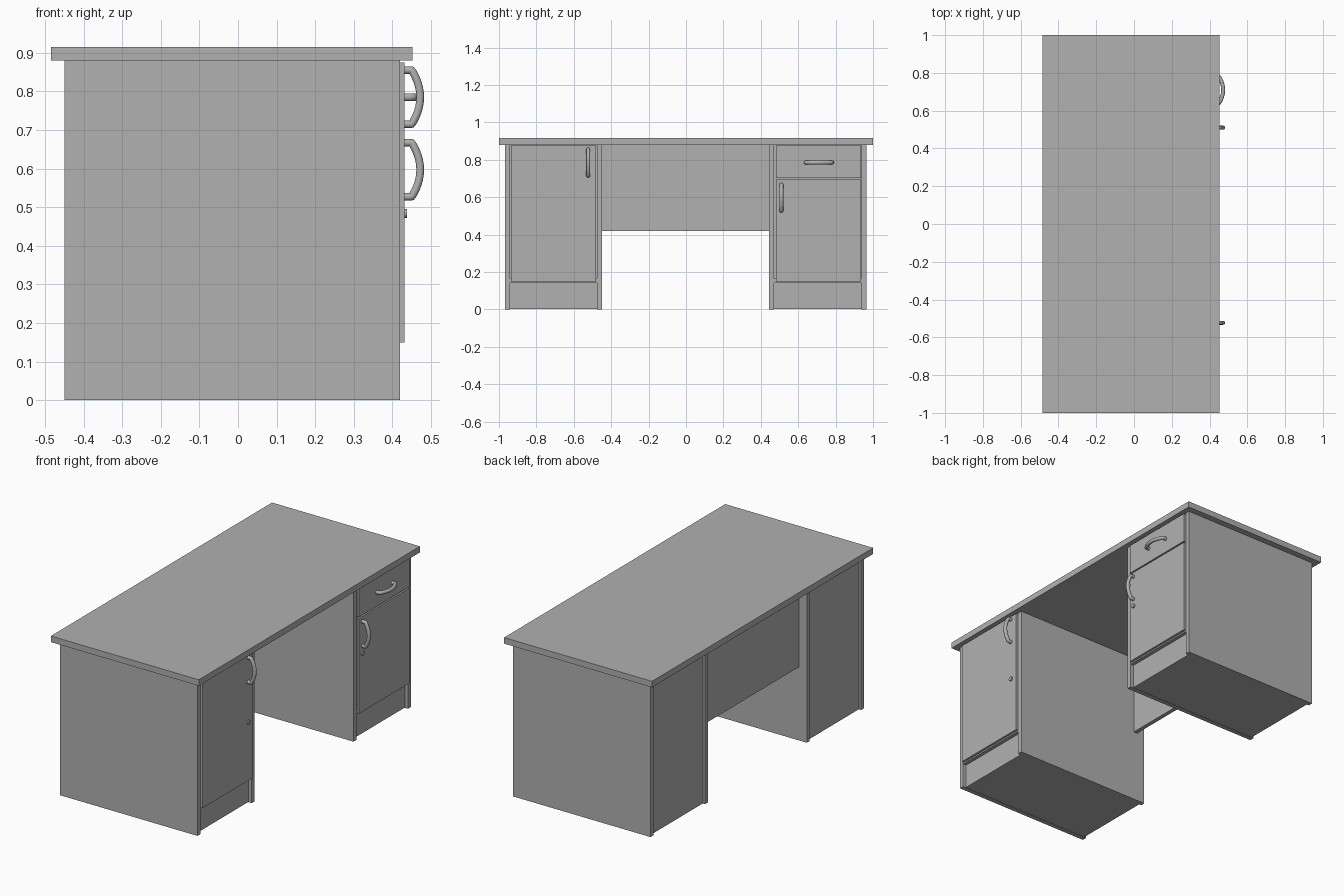
import bpy
import math
from mathutils import Vector

cube = bpy.data.objects.get("Cube")
if cube:
    bpy.data.objects.remove(cube, do_unlink=True)

GREY = (0.44, 0.44, 0.44, 1)
grey = bpy.data.materials.new("plain_grey")
grey.use_nodes = True
grey.diffuse_color = GREY
grey.node_tree.nodes["Principled BSDF"].inputs["Base Color"].default_value = GREY


def box(name, x, y, z):
    """Box from (low, high) ranges on each axis."""
    bpy.ops.mesh.primitive_cube_add(size=1)
    ob = bpy.context.object
    ob.name = name
    ob.location = [(a + b) / 2 for a, b in (x, y, z)]
    ob.scale = [b - a for a, b in (x, y, z)]
    bpy.ops.object.transform_apply(location=False, rotation=False, scale=True)
    ob.data.materials.append(grey)
    return ob


def bow_handle(name, y, z, along):
    """Bowed tube standing off the door face, stretched along a direction."""
    half, steps = 0.07, 14
    path = [(0.428, -half), (0.443, -half)]
    for i in range(steps + 1):
        a = math.pi * (i / steps - 0.5) * 0.8
        t = math.sin(a) / math.sin(math.pi * 0.4)
        path.append((0.45 + 0.022 * (1 - t * t), half * t))
    path += [(0.443, half), (0.428, half)]
    curve = bpy.data.curves.new(name, "CURVE")
    curve.dimensions = "3D"
    curve.bevel_depth = 0.0105
    curve.bevel_resolution = 3
    curve.use_fill_caps = True
    spline = curve.splines.new("POLY")
    spline.points.add(len(path) - 1)
    for p, (x, t) in zip(spline.points, path):
        p.co = (*(Vector((x, y, z)) + Vector(along) * t), 1)
    ob = bpy.data.objects.new(name, curve)
    bpy.context.collection.objects.link(ob)
    bpy.ops.object.select_all(action="DESELECT")
    ob.select_set(True)
    bpy.context.view_layer.objects.active = ob
    bpy.ops.object.convert(target="MESH")
    ob = bpy.context.object
    ob.data.materials.clear()
    ob.data.materials.append(grey)
    bpy.ops.object.shade_smooth_by_angle(angle=math.radians(50))


def lock(name, y, z):
    bpy.ops.mesh.primitive_cylinder_add(
        vertices=20, radius=0.012, depth=0.012,
        location=(0.432, y, z), rotation=(0, math.pi / 2, 0))
    ob = bpy.context.object
    ob.name = name
    ob.data.materials.append(grey)
    bpy.ops.object.shade_smooth_by_angle(angle=math.radians(40))


# Desktop and the modesty panel hung between the pedestals
box("desktop", (-0.485, 0.452), (-1, 1), (0.88, 0.915))
box("modesty_panel", (-0.4, -0.376), (-0.45, 0.445), (0.42, 0.88))

# Two pedestals: side panels standing proud of a carcass, plinth and floor board
T = 0.026
for side, lo, hi in (("right", -0.967, -0.45), ("left", 0.445, 0.964)):
    box(side + "_pedestal_side_a", (-0.45, 0.42), (lo, lo + T), (0, 0.88))
    box(side + "_pedestal_side_b", (-0.45, 0.42), (hi - T, hi), (0, 0.88))
    inner = (lo + T, hi - T)
    box(side + "_pedestal_carcass", (-0.438, 0.39), inner, (0.002, 0.88))
    box(side + "_plinth", (0.39, 0.4), inner, (0.002, 0.14))
    box(side + "_floor_board", (0.39, 0.418), inner, (0.142, 0.165))

# Door and drawer fronts
FRONT = (0.418, 0.431)
box("right_door", FRONT, (-0.935, -0.48), (0.15, 0.875))
box("left_door", FRONT, (0.48, 0.935), (0.15, 0.695))
box("drawer_front", FRONT, (0.48, 0.935), (0.703, 0.875))

# Handles and locks
bow_handle("right_door_handle", -0.523, 0.785, (0, 0, 1))
bow_handle("left_door_handle", 0.51, 0.597, (0, 0, 1))
bow_handle("drawer_handle", 0.71, 0.785, (0, 1, 0))
lock("right_door_lock", -0.523, 0.484)
lock("left_door_lock", 0.51, 0.484)
